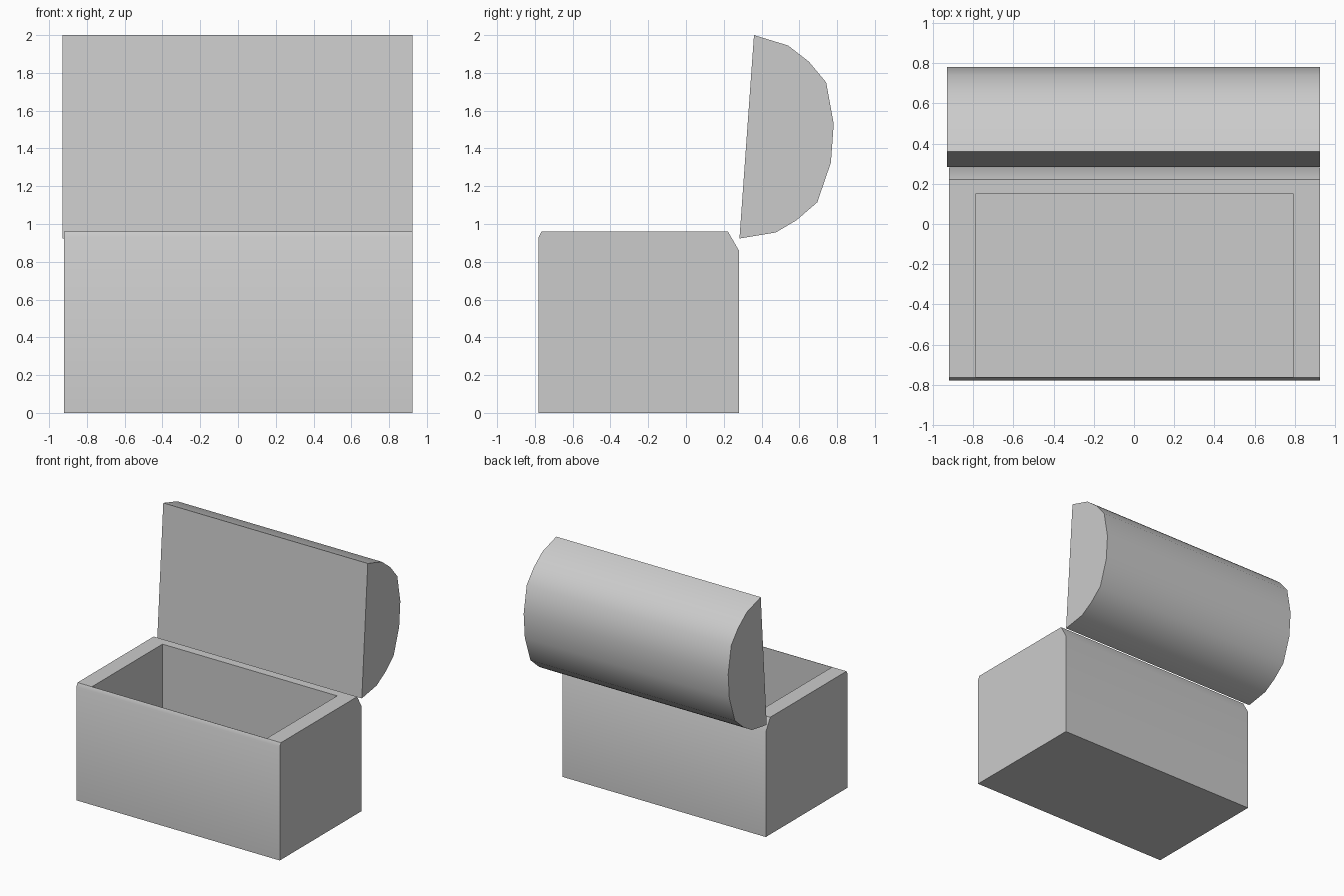
import bpy, bmesh, math

cube = bpy.data.objects.get("Cube")
if cube:
    bpy.data.objects.remove(cube, do_unlink=True)

# Single plain grey for the whole chest
grey = bpy.data.materials.new("plain grey")
grey.use_nodes = True
colour = (0.6, 0.6, 0.6, 1)
grey.diffuse_color = colour
grey.node_tree.nodes["Principled BSDF"].inputs["Base Color"].default_value = colour


def prism(profile, x0, x1):
    """Extrude a (y, z) outline along x."""
    bm = bmesh.new()
    end = bm.faces.new([bm.verts.new((x0, y, z)) for y, z in profile])
    far = bmesh.ops.extrude_face_region(bm, geom=[end], use_keep_orig=True)["geom"]
    verts = [v for v in far if isinstance(v, bmesh.types.BMVert)]
    bmesh.ops.translate(bm, verts=verts, vec=(x1 - x0, 0, 0))
    bmesh.ops.recalc_face_normals(bm, faces=bm.faces)
    return bm


def finish(name, bm):
    """Smooth the gentle edges, keep the others sharp, add to the scene."""
    bm.normal_update()
    for f in bm.faces:
        f.smooth = True
    for e in bm.edges:
        e.smooth = e.calc_face_angle(math.pi) < math.radians(40)
    mesh = bpy.data.meshes.new(name)
    bm.to_mesh(mesh)
    bm.free()
    mesh.materials.append(grey)
    obj = bpy.data.objects.new(name, mesh)
    bpy.context.collection.objects.link(obj)
    return obj


# Chest body: chamfered box
RIM = 0.96
body = prism([(-0.78, 0), (0.28, 0), (0.28, 0.86), (0.222, RIM),
              (-0.765, RIM), (-0.78, 0.93)], -0.92, 0.925)

# Hollow: inset the top to the rim opening, then push it down to the floor
body.normal_update()
top = max(body.faces, key=lambda f: f.calc_center_median().z)
bmesh.ops.inset_individual(body, faces=[top], thickness=0.005)
for v in top.verts:
    v.co.x = -0.79 if v.co.x < 0 else 0.795
    v.co.y = -0.762 if v.co.y < 0 else 0.15
bottom = bmesh.ops.extrude_discrete_faces(body, faces=[top])["faces"][0]
# Stitch the walls between the opening and the floor
floor_verts = list(bottom.verts)
rim_edges = [e for e in body.edges if e.is_boundary and e not in bottom.edges[:]]
for v in floor_verts:
    v.co.z = 0.13
bmesh.ops.bridge_loops(body, edges=rim_edges + list(bottom.edges))
bmesh.ops.recalc_face_normals(body, faces=body.faces)
finish("chest_body", body)

# Open lid: half-barrel leaning back on the rear edge
lid = prism([(0.36, 2.0), (0.54, 1.945), (0.65, 1.86), (0.742, 1.75),
             (0.782, 1.53), (0.767, 1.325), (0.695, 1.115),
             (0.585, 1.02), (0.475, 0.955), (0.283, 0.923)], -0.93, 0.925)
finish("chest_lid", lid)
